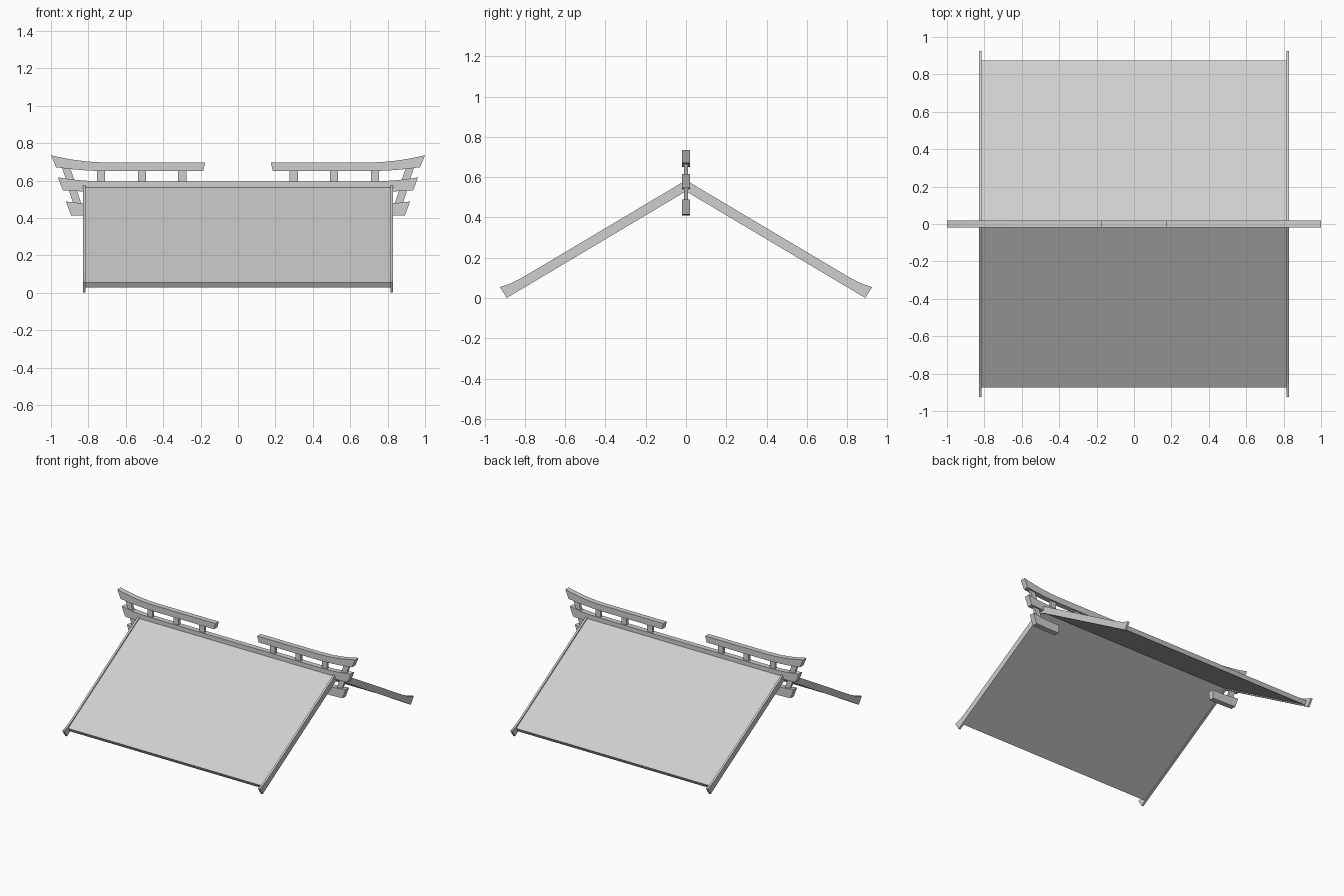
import bpy
import bmesh

old = bpy.data.objects.get("Cube")
if old:
    bpy.data.objects.remove(old, do_unlink=True)

grey = bpy.data.materials.new("plain grey")
grey.use_nodes = True
colour = (0.62, 0.62, 0.62, 1)
grey.diffuse_color = colour
grey.node_tree.nodes["Principled BSDF"].inputs["Base Color"].default_value = colour


def strip(name, top, bottom, along, lo, hi, mirror, open_start=False):
    """Solid between a top and a bottom outline running along x or y,
    lo to hi thick across it, mirrored on the given axes."""
    bm = bmesh.new()
    rings = []
    for (a, za), (b, zb) in zip(top, bottom):
        corners = [(a, lo, za), (a, hi, za), (b, hi, zb), (b, lo, zb)]
        if along == "y":
            corners = [(t, s, z) for s, t, z in corners]
        rings.append([bm.verts.new(c) for c in corners])
    for r, s in zip(rings, rings[1:]):
        for i in range(4):
            j = (i + 1) % 4
            bm.faces.new((r[i], r[j], s[j], s[i]))
    if not open_start:
        bm.faces.new(rings[0])
    bm.faces.new(rings[-1])
    bmesh.ops.recalc_face_normals(bm, faces=bm.faces)
    # an open solid may be turned inside out: the lower faces must look down
    bm.faces.ensure_lookup_table()
    low = min(bm.faces[:4], key=lambda f: f.calc_center_median().z)
    if low.normal.z > 0:
        bmesh.ops.reverse_faces(bm, faces=bm.faces)
    mesh = bpy.data.meshes.new(name)
    bm.to_mesh(mesh)
    bm.free()
    mesh.materials.append(grey)
    obj = bpy.data.objects.new(name, mesh)
    bpy.context.collection.objects.link(obj)
    mod = obj.modifiers.new("Mirror", "MIRROR")
    mod.use_axis = ("x" in mirror, "y" in mirror, False)
    return obj


def swept(start, bend, end, z, rise, steps=8):
    """Outline that is level up to the bend, then sweeps upward."""
    pts = [(start, z)]
    for i in range(steps + 1):
        t = i / steps
        pts.append((bend + (end - bend) * t, z + rise * t * t))
    return pts


# Roof slopes
SLOPE = 0.595
strip("roof_slope", [(0, 0.575), (0.875, 0.055)], [(0, 0.539), (0.859, 0.028)],
      "y", -0.82, 0.82, "y", open_start=True)

# Gable boards with flared feet
board_top = [(0, 0.585), (0.78, 0.121), (0.82, 0.098), (0.855, 0.08),
             (0.89, 0.065), (0.925, 0.054)]
board_low = [(y, 0.53 - SLOPE * y) for y in (0, 0.755, 0.79, 0.82, 0.85, 0.89)]
strip("gable_board", board_top, board_low, "y", 0.815, 0.83, "xy", open_start=True)

# Ridge beams with swept ends
W = 0.02
strip("top_beam", swept(0.175, 0.68, 1.0, 0.696, 0.039),
      swept(0.187, 0.68, 0.973, 0.65, 0.021), "x", -W, W, "x")
strip("ridge_beam", swept(0, 0.72, 0.963, 0.596, 0.021),
      swept(0, 0.72, 0.936, 0.54, 0.007), "x", -W, W, "x", open_start=True)
strip("lower_beam", swept(0.69, 0.72, 0.92, 0.474, 0.014),
      swept(0.695, 0.72, 0.893, 0.41, 0.004), "x", -W, W, "x")

# Posts: centre x at top, centre x at bottom, top z, bottom z
posts = [(0.298, 0.298, 0.655, 0.59), (0.513, 0.513, 0.655, 0.59),
         (0.733, 0.733, 0.655, 0.59), (0.92, 0.896, 0.67, 0.6),
         (0.884, 0.86, 0.55, 0.478)]
P = 0.0215
for i, (xt, xb, zt, zb) in enumerate(posts):
    strip(f"post_{i + 1}", [(xt - P, zt), (xt + P, zt)],
          [(xb - P, zb), (xb + P, zb)], "x", -0.01, 0.01, "x")
